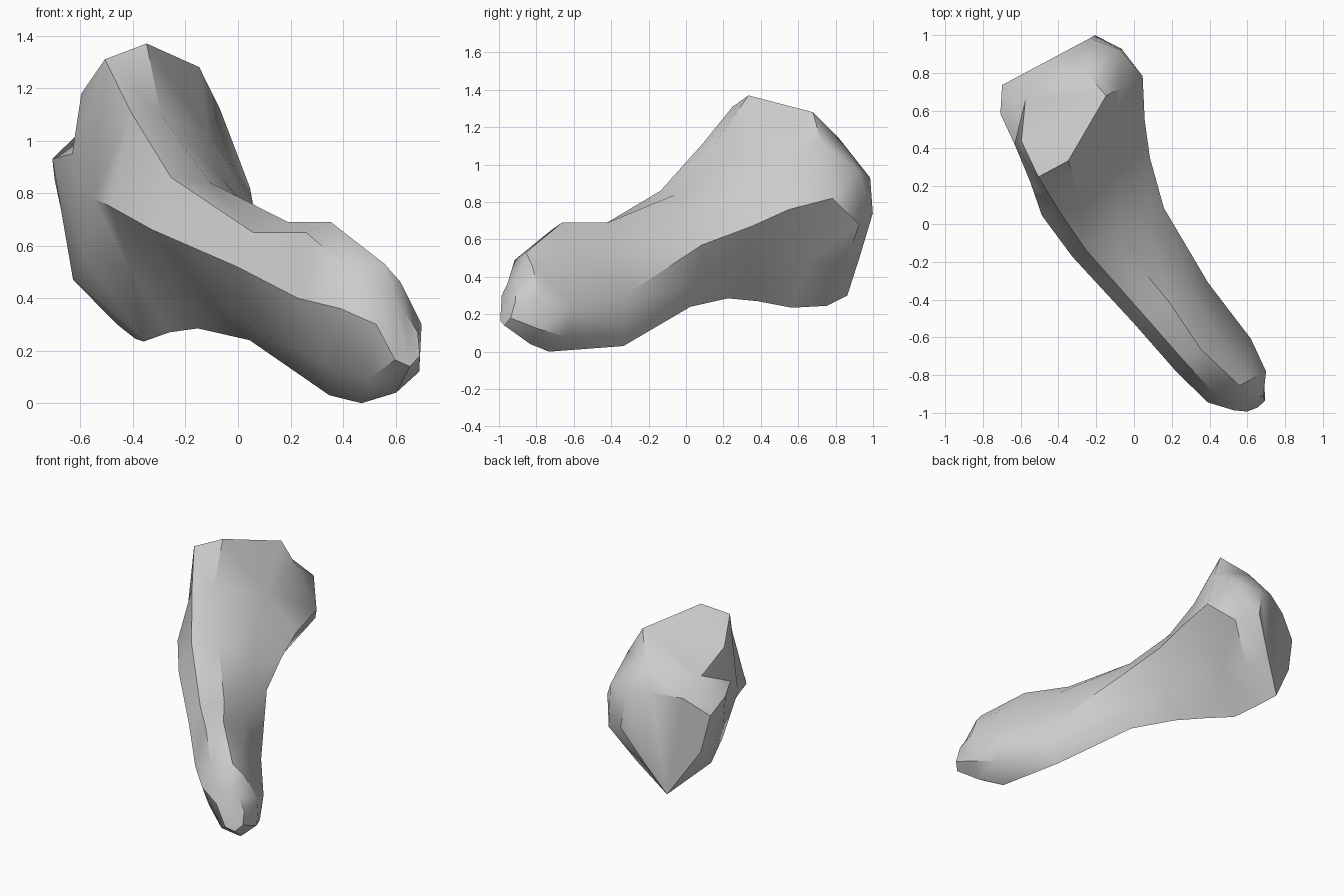
import bpy
import bmesh
import math
from mathutils import Vector

default_cube = bpy.data.objects.get("Cube")
if default_cube:
    bpy.data.objects.remove(default_cube, do_unlink=True)

# Horizontal axes: along the shaft and across it
ALONG = Vector((-0.47, 0.88, 0))
ACROSS = Vector((0.88, 0.47, 0))
UP = Vector((0, 0, 1))

# Cross-sections: station along the shaft, backward lean, then outline
# (across, height) from the keel, round the right side, over the top
foot_sections = [
    (-1.02, 0, [(.14, .04), (.24, .12), (.25, .3), (.16, .46),
                (.09, .53), (-.04, .49), (-.1, .36), (.02, .09)]),
    (-.87, .17, [(.07, 0), (.24, .08), (.26, .24), (.12, .55),
                 (0, .69), (-.11, .65), (-.17, .4), (-.08, .16)]),
    (-.46, 0, [(.15, .03), (.2, .12), (.2, .31), (.1, .58),
               (-.03, .69), (-.18, .65), (-.25, .52), (-.1, .25)]),
    (0, 0, [(.05, .24), (.1, .34), (.18, .57), (.08, .7),
            (-.12, .84), (-.29, .86), (-.37, .66), (-.1, .36)]),
]
head_sections = [
    (.27, 0, [(-.03, .285), (.09, .43), (.24, .67), (.08, .85),
              (-.19, 1.1), (-.32, 1.11), (-.41, .75), (-.12, .39)]),
    (.46, 0, [(-.05, .27), (.12, .49), (.31, .76), (.12, 1.02),
              (-.15, 1.37), (-.33, 1.31), (-.38, .78), (-.22, .51)]),
    (.67, 0, [(-.05, .235), (.15, .49), (.41, .82), (.28, 1.12),
              (.19, 1.28), (-.32, 1.18), (-.36, .95), (-.31, .56)]),
    (.85, 0, [(.01, .245), (.2, .45), (.38, .68), (.37, .97),
              (.15, 1.14), (-.2, 1.06), (-.35, .93), (-.26, .47)]),
    (.98, 0, [(0, .3), (.15, .52), (.29, .74), (.26, .93),
              (.1, .99), (-.1, .96), (-.27, .85), (-.21, .6)]),
]


def shrunk(outline, centre, scale):
    """Scale an outline toward a centre point."""
    return [tuple(c + (v - c) * scale for v, c in zip(point, centre)) for point in outline]


def add_ring(bm, station, lean, outline):
    return [bm.verts.new(ALONG * (station + lean * height) + ACROSS * across + UP * height)
            for across, height in outline]


def loft(name, sections, material):
    bm = bmesh.new()
    rings = [add_ring(bm, *section) for section in sections]
    for near, far in zip(rings, rings[1:]):
        for i in range(len(near)):
            j = (i + 1) % len(near)
            bm.faces.new((near[i], near[j], far[j], far[i]))
    bm.faces.new(rings[0])
    bm.faces.new(rings[-1])
    bmesh.ops.triangulate(bm, faces=bm.faces[:])
    bmesh.ops.recalc_face_normals(bm, faces=bm.faces[:])
    mesh = bpy.data.meshes.new(name)
    bm.to_mesh(mesh)
    bm.free()
    mesh.materials.append(material)
    obj = bpy.data.objects.new(name, mesh)
    bpy.context.collection.objects.link(obj)
    return obj


def make_material(name, colour):
    material = bpy.data.materials.new(name)
    material.use_nodes = True
    material.diffuse_color = colour
    for node in material.node_tree.nodes:
        if node.type == 'BSDF_PRINCIPLED':
            node.inputs["Base Color"].default_value = colour
    return material


# Single lofted body: narrow rounded foot, tapering shaft, broad raised head
grey = make_material("plain grey", (.6, .6, .6, 1))
front_tip = (-1.21, .3, shrunk(foot_sections[0][2], (.1, .24), .5))
body = loft("bone_shaped_rock", [front_tip, *foot_sections, *head_sections], grey)

# Soft facets with the strongest ridges kept crisp
bpy.ops.object.select_all(action='DESELECT')
body.select_set(True)
bpy.context.view_layer.objects.active = body
bpy.ops.object.shade_smooth_by_angle(angle=math.radians(40))
